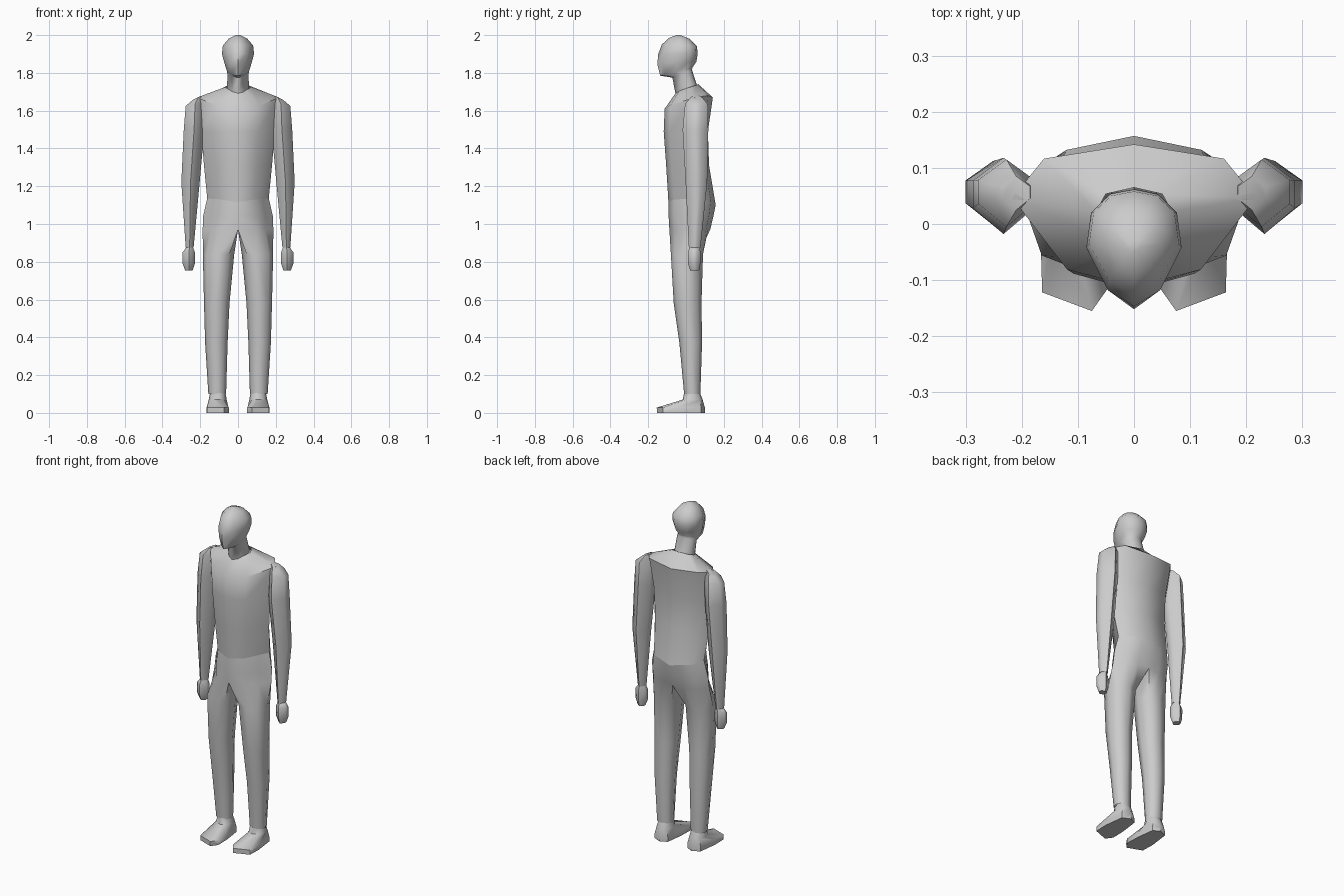
import bpy, bmesh, math

if "Cube" in bpy.data.objects:
    bpy.data.objects.remove(bpy.data.objects["Cube"])


def symmetric(half):
    """Complete a right-hand half outline (front to back) into a closed one."""
    pts = half + [(-x, y) for x, y in reversed(half[1:-1])]
    return [((x + 1) / 2, (y + 1) / 2) for x, y in pts]


def loft(name, rings, cap_start=False, cap_end=False, mirror=False, angle=50):
    """Skin rings of (outline, x0, x1, y_front, y_back, z_front, z_back, side_lift)."""
    bm = bmesh.new()
    loops = []
    for outline, x0, x1, y0, y1, zf, zb, lift in rings:
        loop = []
        for u, v in outline:
            side = abs(2 * u - 1) if x0 < 0 else u
            loop.append(bm.verts.new((x0 + (x1 - x0) * u, y0 + (y1 - y0) * v,
                                      zf + (zb - zf) * v + lift * side)))
        loops.append(loop)
    for a, b in zip(loops, loops[1:]):
        n = len(a)
        for i in range(n):
            j = (i + 1) % n
            quad = (a[i], a[j], b[j], b[i])
            # leave the centre plane open so mirrored halves join
            if not all(abs(p.co.x) < 1e-5 for p in quad):
                bm.faces.new(quad)
    if cap_start:
        bm.faces.new(loops[0])
    if cap_end:
        bm.faces.new(loops[-1])
    bmesh.ops.recalc_face_normals(bm, faces=bm.faces)
    # outward check: the outermost face must look away from the part's middle
    mid = sum(v.co.x for v in bm.verts) / len(bm.verts)
    score = sum((f.calc_center_median().x - mid) * f.normal.x * f.calc_area() for f in bm.faces)
    if score < 0:
        bmesh.ops.reverse_faces(bm, faces=bm.faces)
    mesh = bpy.data.meshes.new(name)
    bm.to_mesh(mesh)
    bm.free()
    ob = bpy.data.objects.new(name, mesh)
    bpy.context.collection.objects.link(ob)
    bpy.ops.object.select_all(action='DESELECT')
    ob.select_set(True)
    bpy.context.view_layer.objects.active = ob
    if mirror:
        m = ob.modifiers.new("mirror", 'MIRROR')
        m.use_clip = True
        bpy.ops.object.modifier_apply(modifier=m.name)
    bpy.ops.object.shade_smooth_by_angle(angle=math.radians(angle))
    return ob


# Cross-section outlines
BODY = symmetric([(0, -1), (.55, -.75), (1, .25), (.74, .8), (0, 1)])
HEAD = symmetric([(0, -1), (.55, -.72), (1, 0), (.9, .6), (.5, .92), (0, 1)])
HALF = [(0, .5), (0, 0), (.55, .125), (.775, .375), (1, .625), (.74, .9), (.37, .95), (0, 1)]
LEG = [(0, .5), (.15, .13), (.5, 0), (.87, .14), (1, .5), (.87, .87), (.5, 1), (.15, .87)]
SOLE = [(.02, .49), (0, .15), (.23, 0), (.98, .13), (1, .45), (.87, .92), (.48, 1), (.14, .92)]
ARM = [(.5, 0), (1, .34), (1, .7), (.5, 1), (0, .7), (0, .34)]


def centred(outline, rows):
    return [(outline, -r[0], r[0], *r[1:5], r[5] if len(r) > 5 else 0) for r in rows]


def level(outline, rows):
    return [(outline, *r[:4], r[4], r[4], r[5] if len(r) > 5 else 0) for r in rows]


# Shirt torso
loft("torso", centred(BODY, [
    (.163, -.093, .157, 1.115, 1.10, .03),
    (.18, -.105, .122, 1.31, 1.31),
    (.195, -.118, .116, 1.49, 1.49),
    (.217, -.113, .142, 1.61, 1.67, .022),
    (.068, -.05, .065, 1.70, 1.74)]))

# Neck and head in one skin
loft("head", centred(HEAD, [
    (.058, -.055, .058, 1.685, 1.735),
    (.056, -.072, .032, 1.775, 1.815),
    (.058, -.137, .034, 1.785, 1.828),
    (.072, -.152, .055, 1.845, 1.86),
    (.085, -.147, .062, 1.90, 1.90),
    (.080, -.128, .058, 1.95, 1.94),
    (.048, -.09, .02, 1.985, 1.98),
    (.012, -.05, -.03, 2.0, 2.0)]), cap_end=True, angle=60)

# Trousers: one leg with half the hips, mirrored
loft("trousers", [(HALF, 0, .163, -.093, .157, 1.115, 1.10, .03)]
     + level(HALF, [(0, .185, -.092, .145, 1.04), (0, .187, -.088, .128, .97)])
     + level(LEG, [
         (.02, .186, -.08, .09, .84),
         (.045, .18, -.065, .082, .58),
         (.055, .174, -.035, .085, .37),
         (.063, .157, -.01, .076, .1)]), mirror=True, angle=60)

# Shoes
loft("shoes", level(SOLE, [(.048, .166, -.154, .1, 0), (.048, .166, -.155, .1, .028)])
     + level(LEG, [(.06, .155, -.018, .088, .07), (.066, .148, -.01, .074, .105)]),
     cap_start=True, cap_end=True, mirror=True)

# Sleeves
loft("arms", level(ARM, [
    (.235, .277, .015, .077, .875),
    (.203, .30, -.002, .112, 1.22),
    (.178, .287, -.018, .118, 1.5),
    (.178, .277, -.005, .115, 1.645, -.02),
    (.185, .235, .025, .085, 1.682, -.022)]),
    cap_start=True, cap_end=True, mirror=True, angle=62)

# Hands
loft("hands", level(ARM, [
    (.24, .28, .022, .07, .755),
    (.228, .293, .01, .076, .79),
    (.228, .293, .01, .077, .85),
    (.238, .275, .02, .072, .876)]),
    cap_start=True, cap_end=True, mirror=True, angle=62)
